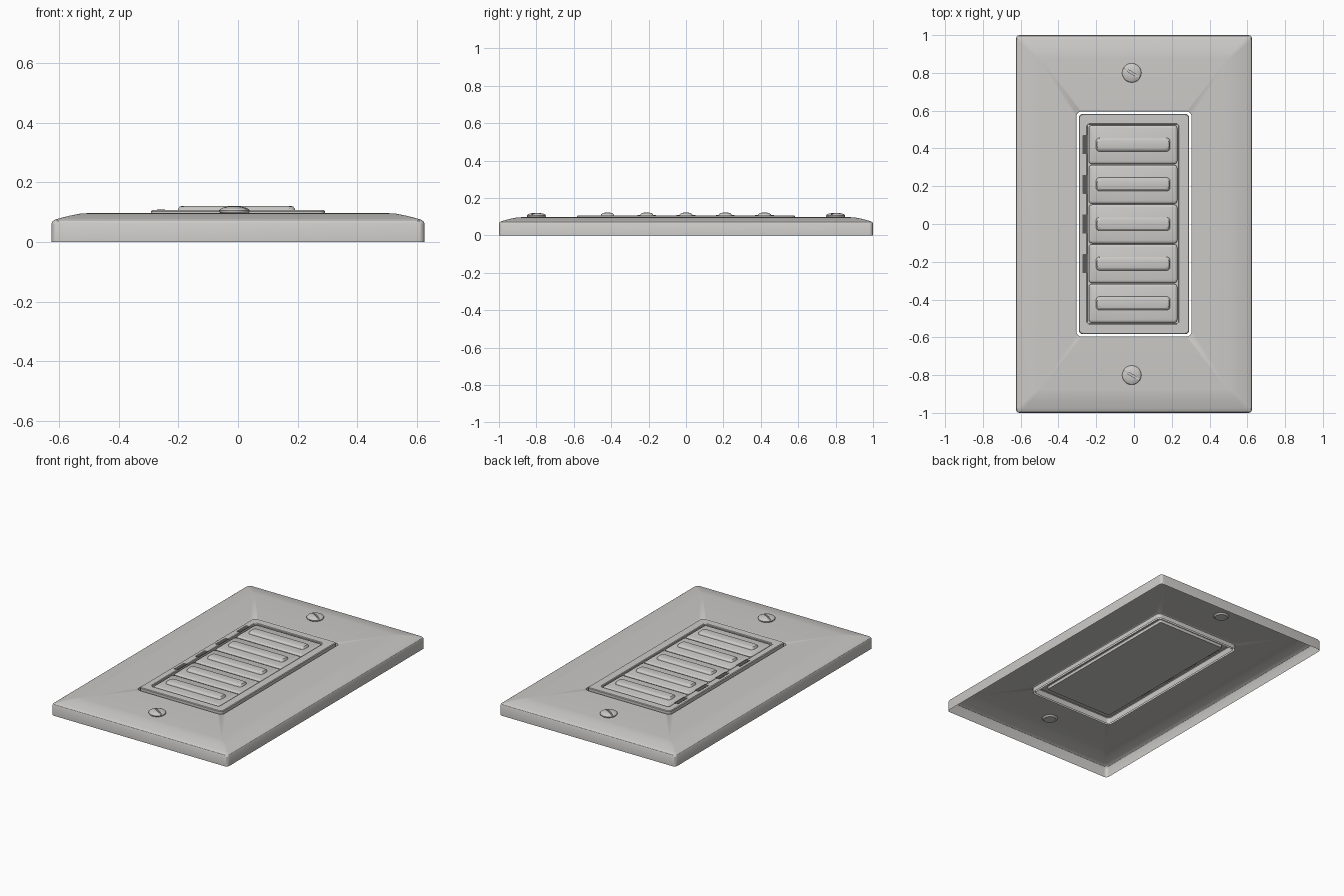
import bpy, bmesh, math

if "Cube" in bpy.data.objects:
    bpy.data.objects.remove(bpy.data.objects["Cube"])


def material(name, rgb):
    m = bpy.data.materials.new(name)
    m.diffuse_color = (*rgb, 1)
    m.use_nodes = True
    m.node_tree.nodes["Principled BSDF"].inputs["Base Color"].default_value = m.diffuse_color
    return m


GREY = material("warm light grey", (0.60, 0.59, 0.57))
DARK = material("dark grey", (0.10, 0.10, 0.095))


def loft(name, rings, centre=(0, 0), cap_top=True, cap_bottom=False, mat=GREY, seg=5, angle=30):
    """Skin a stack of rounded rectangles: (half_x, half_y, corner_radius, z[, shift_x])."""
    bm = bmesh.new()
    loops = []
    for hx, hy, r, z, *shift in rings:
        dx = shift[0] if shift else 0
        loop = []
        for q, (sx, sy) in enumerate(((1, 1), (-1, 1), (-1, -1), (1, -1))):
            for i in range(seg + 1):
                a = math.pi / 2 * (q + i / seg)
                loop.append(bm.verts.new((centre[0] + dx + sx * (hx - r) + r * math.cos(a),
                                          centre[1] + sy * (hy - r) + r * math.sin(a), z)))
        loops.append(loop)
    n = len(loops[0])
    for a, b in zip(loops, loops[1:]):
        for i in range(n):
            j = (i + 1) % n
            bm.faces.new((a[i], a[j], b[j], b[i]))
    if cap_top:
        bm.faces.new(loops[-1])
    if cap_bottom:
        bm.faces.new(loops[0][::-1])
    bmesh.ops.remove_doubles(bm, verts=bm.verts, dist=1e-5)
    me = bpy.data.meshes.new(name)
    bm.to_mesh(me)
    bm.free()
    me.materials.append(mat)
    ob = bpy.data.objects.new(name, me)
    bpy.context.collection.objects.link(ob)
    bpy.ops.object.select_all(action='DESELECT')
    bpy.context.view_layer.objects.active = ob
    ob.select_set(True)
    bpy.ops.object.shade_smooth_by_angle(angle=math.radians(angle))
    return ob


# Wall plate: open-backed shell with sloped rim and a central opening
HX, HY = 0.625, 1.0
rim = [(0, 0), (0, 0.062), (0.004, 0.070), (0.012, 0.075), (0.025, 0.079),
       (0.06, 0.088), (0.095, 0.095), (0.125, 0.097)]
loft("wall_plate",
     [(HX - d, HY - d, max(0.02 - d * 0.1, 0.006), z) for d, z in rim]
     + [(0.309, 0.601, 0.03, 0.097), (0.304, 0.596, 0.026, 0.094), (0.304, 0.596, 0.026, 0.065)],
     cap_top=False)

# Bezel with a recessed tray for the buttons, set slightly right of the indicators
loft("bezel", [(0.292, 0.583, 0.02, 0.065), (0.292, 0.583, 0.02, 0.103), (0.288, 0.579, 0.018, 0.107),
               (0.245, 0.532, 0.012, 0.107, -0.006), (0.241, 0.528, 0.01, 0.104, -0.006),
               (0.241, 0.528, 0.01, 0.085, -0.006)])

# Five buttons, each with a raised finger rib
for k in range(5):
    y = 0.42 - 0.21 * k
    loft(f"button_{k + 1}", [(0.234, 0.102, 0.016, 0.085), (0.234, 0.102, 0.016, 0.098),
                             (0.231, 0.099, 0.014, 0.102), (0.222, 0.090, 0.01, 0.106)],
         centre=(-0.005, y))
    loft(f"button_rib_{k + 1}", [(0.197, 0.036, 0.02, 0.105), (0.195, 0.034, 0.02, 0.112),
                                 (0.190, 0.026, 0.018, 0.119), (0.182, 0.014, 0.012, 0.121)],
         centre=(-0.005, y))
    # Indicator windows beside the upper four buttons
    if k < 4:
        loft(f"indicator_{k + 1}", [(0.0135, 0.05, 0.002, 0.1055), (0.0135, 0.05, 0.002, 0.1085)],
             centre=(-0.2585, y), mat=DARK)

# Slotted domed screws
for tag, y in (("top", 0.8), ("bottom", -0.8)):
    dome = [(0.038, 0.088), (0.050, 0.100), (0.051, 0.105), (0.047, 0.111), (0.036, 0.116), (0.02, 0.119)]
    screw = loft(f"{tag}_screw", [(r, r, r, z) for r, z in dome], centre=(-0.012, y), cap_bottom=True)
    bpy.ops.mesh.primitive_cube_add(size=1, location=(-0.012, y, 0.124), rotation=(0, 0, math.radians(-30)))
    cutter = bpy.context.object
    cutter.name = f"{tag}_slot_cutter"
    cutter.scale = (0.13, 0.010, 0.028)
    cutter.hide_render = True
    cutter.hide_set(True)
    slot = screw.modifiers.new("slot", 'BOOLEAN')
    slot.operation = 'DIFFERENCE'
    slot.object = cutter
